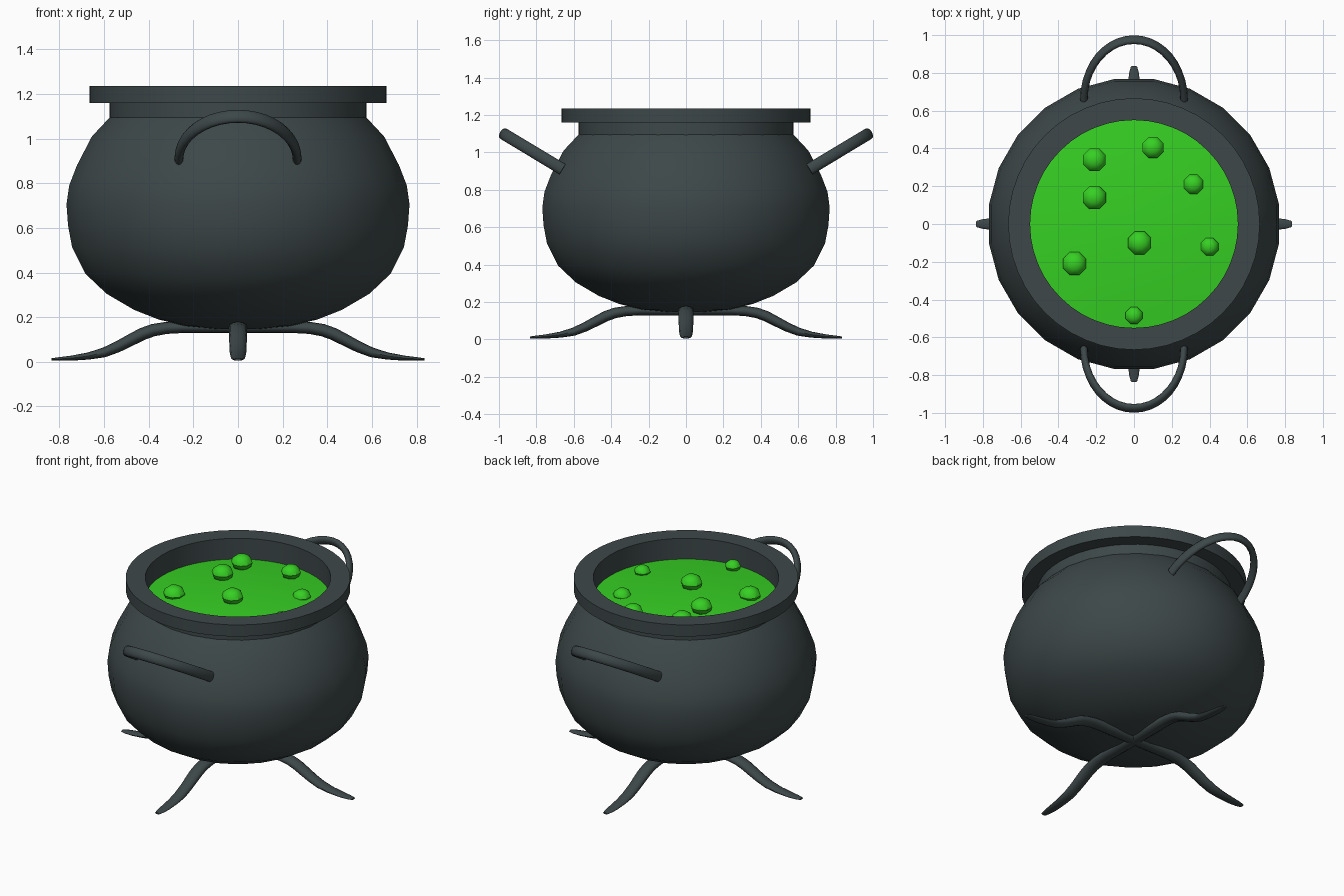
import bpy, bmesh, math
from mathutils import Vector, Matrix

if "Cube" in bpy.data.objects:
    bpy.data.objects.remove(bpy.data.objects["Cube"])


def material(name, rgb):
    m = bpy.data.materials.new(name)
    m.diffuse_color = (*rgb, 1)
    m.use_nodes = True
    m.node_tree.nodes["Principled BSDF"].inputs["Base Color"].default_value = m.diffuse_color
    return m


IRON = material("dark iron", (0.047, 0.064, 0.066))
GREEN = material("green brew", (0.037, 0.63, 0.017))


def finish(name, bm, mat, angle=35):
    bmesh.ops.recalc_face_normals(bm, faces=bm.faces[:])
    me = bpy.data.meshes.new(name)
    bm.to_mesh(me)
    bm.free()
    me.materials.append(mat)
    for p in me.polygons:
        p.use_smooth = True
    me.set_sharp_from_angle(angle=math.radians(angle))
    ob = bpy.data.objects.new(name, me)
    bpy.context.collection.objects.link(ob)
    return ob


def skin(bm, rings, closed=False):
    n = len(rings[0])
    pairs = list(zip(rings, rings[1:])) + ([(rings[-1], rings[0])] if closed else [])
    for a, b in pairs:
        for i in range(n):
            j = (i + 1) % n
            bm.faces.new((a[i], a[j], b[j], b[i]))


def lathe(name, profile, segs, mat, offset=0.0, closed=False, cap=False):
    bm = bmesh.new()
    rings = []
    for r, z in profile:
        rings.append([bm.verts.new((r * math.cos(2 * math.pi * (i + offset) / segs),
                                    r * math.sin(2 * math.pi * (i + offset) / segs), z))
                      for i in range(segs)])
    skin(bm, rings, closed)
    if cap:
        bm.faces.new(rings[0])
    return finish(name, bm, mat)


def tube(name, path, normal, wide, thin, mat, turn=0.0, segs=12):
    """Oval tube along a planar path; wide = half size along the plane normal."""
    bm = bmesh.new()
    normal = Vector(normal).normalized()
    path = [Vector(p) for p in path]
    rings = []
    for k, p in enumerate(path):
        t = (path[min(k + 1, len(path) - 1)] - path[max(k - 1, 0)]).normalized()
        side = normal.cross(t)
        rings.append([bm.verts.new(p + normal * wide[k] * math.cos(2 * math.pi * i / segs)
                                   + side * thin[k] * math.sin(2 * math.pi * i / segs))
                      for i in range(segs)])
    skin(bm, rings)
    bm.faces.new(rings[0])
    bm.faces.new(rings[-1])
    bm.transform(Matrix.Rotation(turn, 4, 'Z'))
    return finish(name, bm, mat, 50)


# Round belly
lathe("pot_body", [(0.1, 0.147), (0.237, 0.16), (0.36, 0.19), (0.47, 0.233), (0.594, 0.305),
                   (0.69, 0.395), (0.75, 0.515), (0.768, 0.61), (0.775, 0.705), (0.763, 0.79),
                   (0.728, 0.88), (0.66, 1.01), (0.58, 1.095)], 24, IRON, 0.5, cap=True)

# Neck, overhanging rim and inner wall
lathe("pot_rim", [(0.576, 1.05), (0.576, 1.16), (0.666, 1.16), (0.666, 1.236),
                  (0.55, 1.236), (0.55, 1.05)], 48, IRON, closed=True)


# Gently domed brew
def brew_height(r):
    return 1.10 + 0.035 * (1 - (r / 0.552) ** 2)


lathe("brew", [(r, brew_height(r)) for r in (0.01, 0.14, 0.28, 0.42, 0.552)], 48, GREEN, cap=True)

# Bubbles: x, y, radius, lift above the brew
BUBBLES = [(-0.21, 0.34, 0.065, 0.035), (0.10, 0.405, 0.06, 0.03), (0.315, 0.21, 0.055, 0.0),
           (-0.21, 0.14, 0.066, 0.03), (0.03, -0.10, 0.066, 0.025), (-0.315, -0.21, 0.066, 0.01),
           (0.40, -0.12, 0.05, 0.01), (0.0, -0.485, 0.048, 0.02)]
for k, (x, y, r, lift) in enumerate(BUBBLES):
    bm = bmesh.new()
    bmesh.ops.create_uvsphere(bm, u_segments=8, v_segments=6, radius=r)
    z = brew_height(math.hypot(x, y)) + lift
    bm.transform(Matrix.Translation((x, y, z)) @ Matrix.Diagonal((1, 1, 0.75, 1))
                 @ Matrix.Rotation(math.pi / 8, 4, 'Z'))
    finish(f"bubble_{k + 1}", bm, GREEN)

# Four curved legs crossing under the belly: reach, height, half width, half thickness
LEG = [(0.0, 0.155, 0.042, 0.026), (0.25, 0.155, 0.042, 0.026), (0.32, 0.152, 0.042, 0.027),
       (0.38, 0.142, 0.041, 0.028), (0.43, 0.124, 0.041, 0.028), (0.48, 0.098, 0.04, 0.027),
       (0.54, 0.067, 0.038, 0.025), (0.60, 0.042, 0.037, 0.022), (0.67, 0.026, 0.034, 0.016),
       (0.75, 0.016, 0.031, 0.011), (0.80, 0.013, 0.026, 0.008), (0.835, 0.011, 0.016, 0.005)]
for k, side in enumerate(("right", "back", "left", "front")):
    tube(f"{side}_leg", [(x, 0, z) for x, z, _, _ in LEG], (0, 1, 0),
         [p[2] for p in LEG], [p[3] for p in LEG], IRON, k * math.pi / 2)

# Two tilted loop handles
STEPS = 20
arc = [math.pi * i / STEPS for i in range(STEPS + 1)]
loop = [(0.265 * math.cos(a), 0.66 + 0.316 * math.sin(a), 0.91 + 0.19 * math.sin(a)) for a in arc]
for side, turn in (("back", 0), ("front", math.pi)):
    tube(f"{side}_handle", loop, (0, -0.19, 0.316), [0.032] * len(arc), [0.02] * len(arc),
         IRON, turn)
